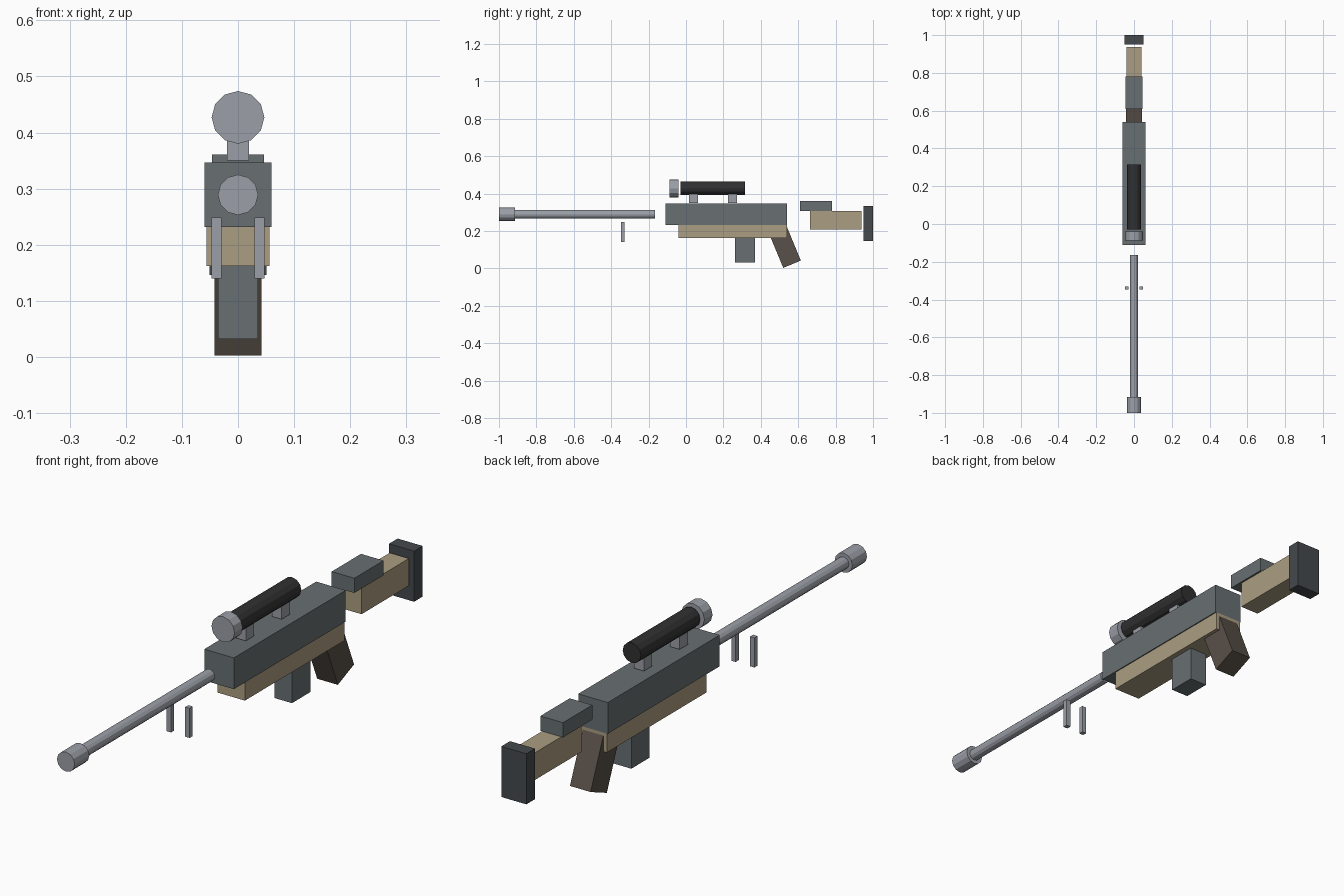
import bpy
from math import radians, sin, cos

if "Cube" in bpy.data.objects:
    bpy.data.objects.remove(bpy.data.objects["Cube"])


def material(name, rgb):
    m = bpy.data.materials.new(name)
    m.diffuse_color = (*rgb, 1)
    m.use_nodes = True
    m.node_tree.nodes["Principled BSDF"].inputs["Base Color"].default_value = m.diffuse_color
    return m


STEEL = material("steel", (0.33, 0.35, 0.39))
GUNMETAL = material("gunmetal", (0.14, 0.16, 0.17))
TAN = material("tan", (0.41, 0.34, 0.22))
BROWN = material("brown", (0.10, 0.08, 0.065))
BLACK = material("black", (0.03, 0.03, 0.032))
RUBBER = material("rubber", (0.06, 0.067, 0.075))


def finish(name, mat):
    ob = bpy.context.object
    ob.name = name
    ob.data.materials.append(mat)
    return ob


def box(name, mat, half_x, y, z, x=0.0, tilt=0.0):
    """Box spanning the y and z ranges, optionally tilted about x."""
    bpy.ops.mesh.primitive_cube_add(
        size=1, location=(x, sum(y) / 2, sum(z) / 2), rotation=(tilt, 0, 0))
    bpy.context.object.scale = (2 * half_x, y[1] - y[0], z[1] - z[0])
    return finish(name, mat)


def tube(name, mat, radius, y, z):
    """Twelve-sided cylinder running along y."""
    bpy.ops.mesh.primitive_cylinder_add(
        vertices=12, radius=radius, depth=y[1] - y[0],
        location=(0, sum(y) / 2, z), rotation=(radians(90), 0, 0))
    return finish(name, mat)


# Barrel and muzzle
tube("barrel", STEEL, 0.022, (-0.92, -0.165), 0.289)
tube("muzzle", STEEL, 0.036, (-1.0, -0.915), 0.289)

# Body
box("receiver", GUNMETAL, 0.06, (-0.11, 0.54), (0.232, 0.347))
box("lower_body", TAN, 0.056, (-0.04, 0.54), (0.162, 0.232))
box("magazine", GUNMETAL, 0.036, (0.262, 0.369), (0.032, 0.17))

# Tilted grip, placed from the middle of its lower end
tilt, length = radians(22.5), 0.205
cy, cz = 0.567 - sin(tilt) * length / 2, 0.022 + cos(tilt) * length / 2
box("grip", BROWN, 0.042, (cy - 0.051, cy + 0.051),
    (cz - length / 2, cz + length / 2), tilt=tilt)

# Stock
box("stock", TAN, 0.039, (0.662, 0.937), (0.207, 0.307))
box("cheek_rest", GUNMETAL, 0.046, (0.61, 0.78), (0.307, 0.361))
box("butt_pad", RUBBER, 0.051, (0.95, 1.0), (0.146, 0.332))

# Scope
tube("scope_tube", BLACK, 0.037, (-0.03, 0.315), 0.428)
tube("scope_lens", STEEL, 0.047, (-0.087, -0.04), 0.427)
for i, y in enumerate((0.041, 0.249)):
    box(f"scope_mount_{i + 1}", STEEL, 0.02, (y - 0.024, y + 0.024), (0.35, 0.4))

# Bipod legs
for side, x in (("left", -0.038), ("right", 0.038)):
    box(f"bipod_leg_{side}", STEEL, 0.009, (-0.348, -0.33), (0.14, 0.249), x=x)
